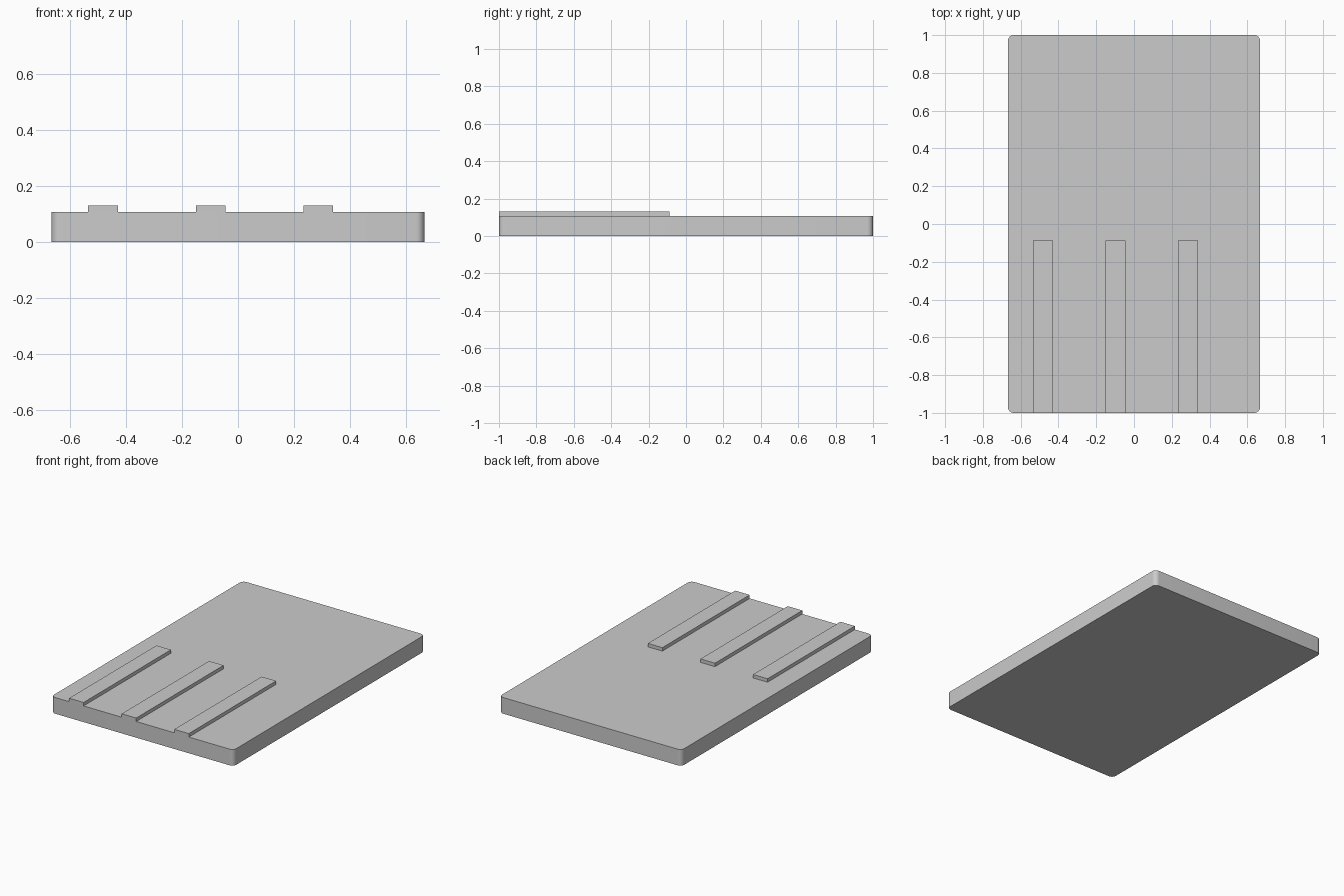
import bpy, bmesh

cube = bpy.data.objects.get("Cube")
if cube:
    bpy.data.objects.remove(cube, do_unlink=True)

grey = bpy.data.materials.new("plain grey")
grey.use_nodes = True
colour = (0.6, 0.6, 0.6, 1)
grey.diffuse_color = colour
grey.node_tree.nodes["Principled BSDF"].inputs["Base Color"].default_value = colour


def box(name, low, high, corner=0):
    """Box between two corners, with optional rounded upright edges."""
    bm = bmesh.new()
    bmesh.ops.create_cube(bm, size=1)
    for v in bm.verts:
        v.co = [high[i] if v.co[i] > 0 else low[i] for i in range(3)]
    if corner:
        upright = [e for e in bm.edges
                   if abs(e.verts[0].co.z - e.verts[1].co.z) > 0.01]
        bmesh.ops.bevel(bm, geom=upright, offset=corner, segments=8,
                        profile=0.5, affect='EDGES')
    mesh = bpy.data.meshes.new(name)
    bm.to_mesh(mesh)
    bm.free()
    mesh.materials.append(grey)
    obj = bpy.data.objects.new(name, mesh)
    bpy.context.collection.objects.link(obj)
    return obj


# Flat slab with rounded corners
HALF_WIDTH, TOP = 0.667, 0.107
slab = box("base_slab", (-HALF_WIDTH, -1, 0), (HALF_WIDTH, 1, TOP), 0.03)
bpy.context.view_layer.objects.active = slab
slab.select_set(True)
bpy.ops.object.shade_smooth_by_angle()

# Three raised strips running back from the front edge
for name, x in (("right", -0.483), ("middle", -0.098), ("left", 0.287)):
    box(name + "_strip", (x - 0.053, -1, TOP), (x + 0.053, -0.087, 0.13))
